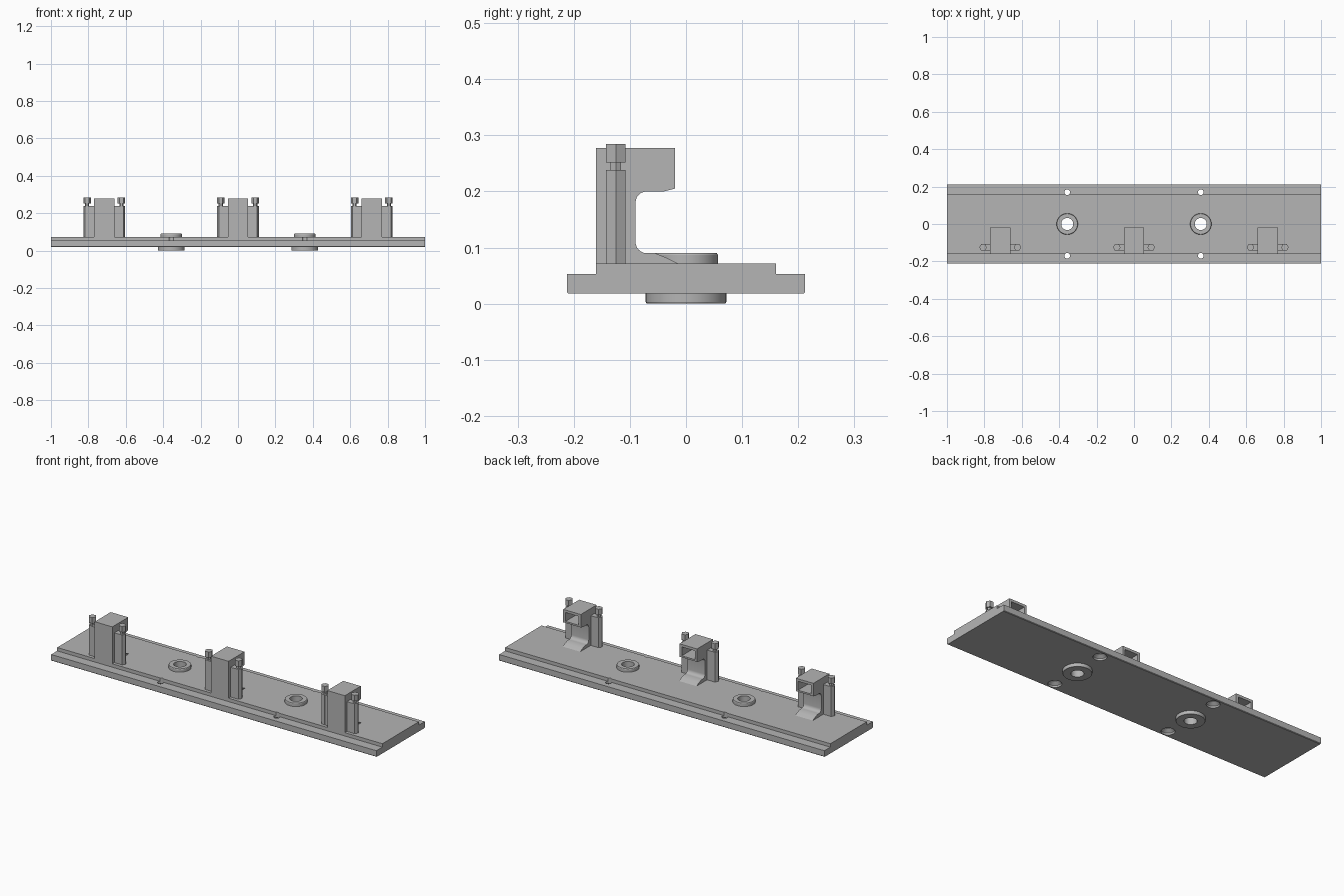
import bpy, bmesh
from math import pi, cos, sin

cube = bpy.data.objects.get("Cube")
if cube:
    bpy.data.objects.remove(cube, do_unlink=True)

grey = bpy.data.materials.new("neutral grey")
grey.use_nodes = True
tone = (0.46, 0.46, 0.46, 1)
grey.diffuse_color = tone
grey.node_tree.nodes["Principled BSDF"].inputs["Base Color"].default_value = tone


def finish(name, bm, smooth=False):
    bmesh.ops.recalc_face_normals(bm, faces=bm.faces)
    mesh = bpy.data.meshes.new(name)
    bm.to_mesh(mesh)
    bm.free()
    mesh.materials.append(grey)
    ob = bpy.data.objects.new(name, mesh)
    bpy.context.collection.objects.link(ob)
    if smooth:
        select(ob)
        bpy.ops.object.shade_smooth_by_angle(angle=pi / 6)
    return ob


def select(ob):
    bpy.ops.object.select_all(action='DESELECT')
    ob.select_set(True)
    bpy.context.view_layer.objects.active = ob


def extrude_x(name, profile, x0, x1, smooth=False):
    """Sweep a (y, z) profile along x."""
    bm = bmesh.new()
    face = bm.faces.new([bm.verts.new((x0, y, z)) for y, z in profile])
    out = bmesh.ops.extrude_face_region(bm, geom=[face])
    moved = [v for v in out["geom"] if isinstance(v, bmesh.types.BMVert)]
    bmesh.ops.translate(bm, verts=moved, vec=(x1 - x0, 0, 0))
    return finish(name, bm, smooth)


def lathe(name, profile, x, y, sides, closed=False, smooth=True):
    """Turn an (r, z) profile around a vertical axis."""
    bm = bmesh.new()
    rings = [[bm.verts.new((x + r * cos(2 * pi * i / sides),
                            y + r * sin(2 * pi * i / sides), z))
              for i in range(sides)] for r, z in profile]
    pairs = list(zip(rings, rings[1:]))
    if closed:
        pairs.append((rings[-1], rings[0]))
    else:
        bm.faces.new(rings[0])
        bm.faces.new(rings[-1])
    for a, b in pairs:
        for i in range(sides):
            j = (i + 1) % sides
            bm.faces.new((a[i], a[j], b[j], b[i]))
    return finish(name, bm, smooth)


def cut(ob, cutter):
    mod = ob.modifiers.new("cut", 'BOOLEAN')
    mod.operation = 'DIFFERENCE'
    mod.solver = 'EXACT'
    mod.object = cutter
    select(ob)
    bpy.ops.object.modifier_apply(modifier=mod.name)
    bpy.data.objects.remove(cutter, do_unlink=True)


def arc(cy, cz, r, a0, a1, n=6):
    return [(cy + r * cos(a0 + (a1 - a0) * i / n),
             cz + r * sin(a0 + (a1 - a0) * i / n)) for i in range(n + 1)]


# Stepped base plate
BOTTOM, STEP, TOP = 0.018, 0.053, 0.072
half = [(0.2095, BOTTOM), (0.2125, BOTTOM + 0.003), (0.2125, STEP),
        (0.16, STEP), (0.16, TOP)]
plate = extrude_x("base_plate", half + [(-y, z) for y, z in reversed(half)], -1, 1)

# Bushing holes, counterbored screw holes and flanged bushings
HOLE = 0.032
for x in (-0.357, 0.357):
    cut(plate, lathe("hole_cutter", [(HOLE, -0.1), (HOLE, 0.2)], x, 0, 48))
    for y in (-0.17, 0.17):
        cut(plate, lathe("screw_cutter", [(0.034, -0.1), (0.034, 0.028),
                                          (0.015, 0.042), (0.015, 0.2)], x, y, 32))
    lathe("bushing_lower_flange",
          [(HOLE, 0), (0.070, 0), (0.072, 0.003), (0.072, BOTTOM), (HOLE, BOTTOM)],
          x, 0, 48, closed=True)
    lathe("bushing_upper_flange",
          [(HOLE, TOP), (0.057, TOP), (0.057, 0.087), (0.055, 0.09), (HOLE, 0.09)],
          x, 0, 48, closed=True)
select(plate)
bpy.ops.object.shade_smooth_by_angle(angle=pi / 6)

# C-shaped clip: column, hooked arm on top and sloping foot
clip = [(-0.16, TOP), (-0.16, 0.277), (-0.02, 0.277), (-0.02, 0.205), (-0.04, 0.2)]
clip += arc(-0.07, 0.18, 0.02, pi / 2, pi)
clip += arc(-0.07, 0.11, 0.02, pi, 1.5 * pi)
clip += [(-0.055, 0.09), (-0.035, 0.082), (-0.015, TOP)]
pocket = [(-0.14, 0.214), (-0.14, 0.263), (0.02, 0.263), (0.02, 0.214)]
PIN_Y, PIN_X = -0.125, 0.092

for x in (-0.715, 0, 0.715):
    body = extrude_x("clip_body", clip, x - 0.054, x + 0.054)
    cut(body, extrude_x("pocket_cutter", pocket, x - 0.04, x + 0.04))
    select(body)
    bpy.ops.object.shade_smooth_by_angle(angle=pi / 6)
    # Hexagonal side posts with a waisted pin, tied to the clip by a rib
    for side in (-1, 1):
        px = x + side * PIN_X
        lathe("side_post", [(0.02, TOP), (0.02, 0.238), (0.011, 0.238),
                            (0.011, 0.252), (0.02, 0.252), (0.02, 0.285)],
              px, PIN_Y, 6, smooth=False)
        rib = [(PIN_Y - 0.0172, TOP), (PIN_Y - 0.0172, 0.237),
               (PIN_Y + 0.0172, 0.237), (PIN_Y + 0.0172, TOP)]
        extrude_x("post_rib", rib, *sorted((x + side * 0.053, px)))
